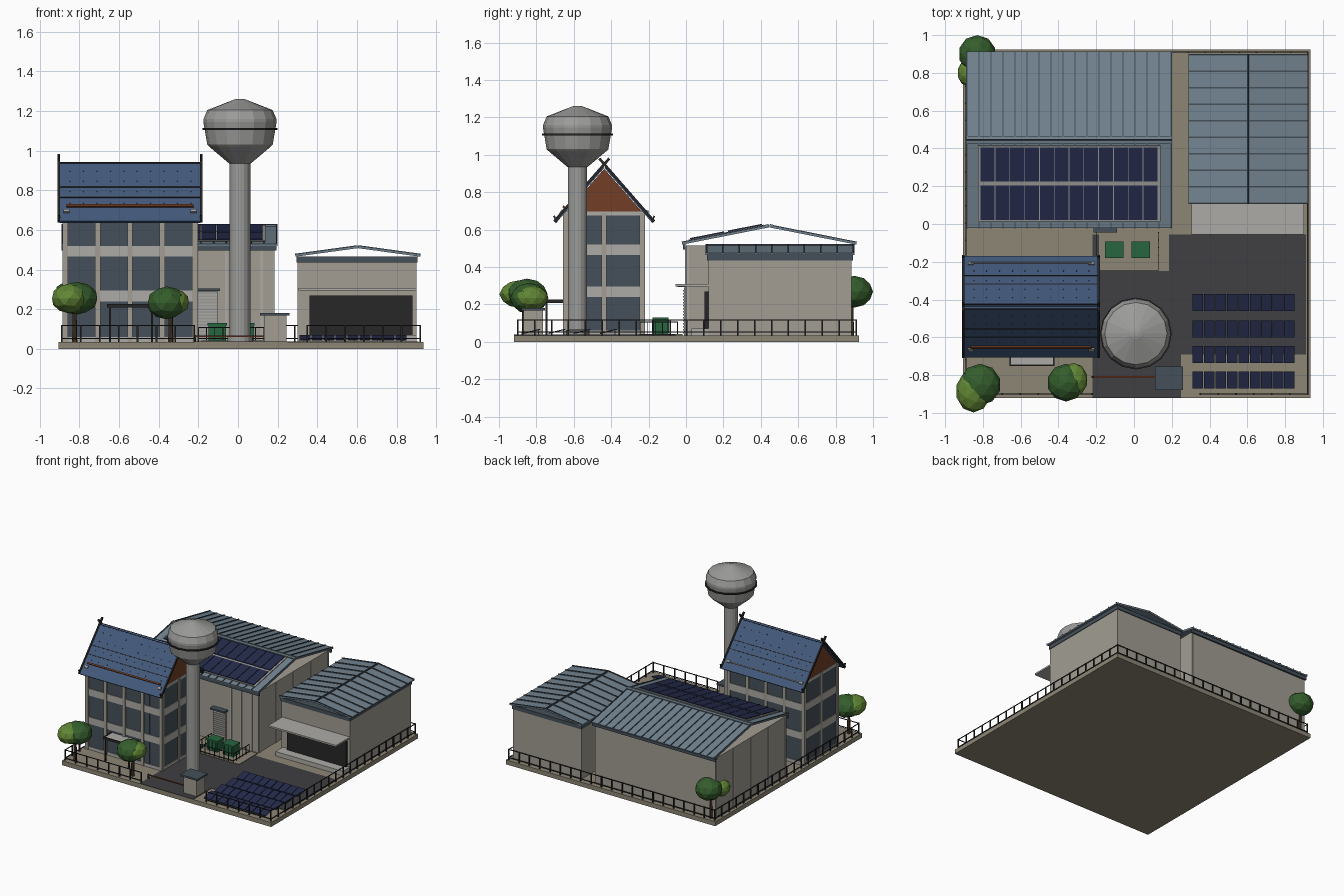
import bpy, bmesh, math
from mathutils import Vector, Matrix

if "Cube" in bpy.data.objects:
    bpy.data.objects.remove(bpy.data.objects["Cube"])

COL = dict(stone=(.27, .24, .18), asphalt=(.05, .05, .055), wall=(.36, .34, .29), trim=(.42, .41, .38),
           glass=(.11, .23, .32), dark=(.02, .02, .022), metal=(.17, .23, .28), seam=(.06, .08, .1),
           blue=(.055, .1, .2), brown=(.17, .048, .018), solar=(.018, .024, .07), steel=(.33, .33, .32),
           leaf=(.035, .11, .025), lime=(.12, .24, .035), trunk=(.07, .04, .02), bin=(.02, .13, .05))
MATS = {}


def finish(name, col, bm):
    bmesh.ops.recalc_face_normals(bm, faces=bm.faces)
    me = bpy.data.meshes.new(name)
    bm.to_mesh(me)
    bm.free()
    if col not in MATS:
        MATS[col] = bpy.data.materials.new(col)
        MATS[col].diffuse_color = (*COL[col], 1)
    me.materials.append(MATS[col])
    ob = bpy.data.objects.new(name, me)
    bpy.context.collection.objects.link(ob)
    return ob


def boxes(name, col, items):
    """Boxes given as (x0, x1, y0, y1, z0, z1), joined in one object."""
    bm = bmesh.new()
    for x0, x1, y0, y1, z0, z1 in items:
        m = Matrix.Translation(((x0 + x1) / 2, (y0 + y1) / 2, (z0 + z1) / 2))
        bmesh.ops.create_cube(bm, size=1, matrix=m @ Matrix.Diagonal((x1 - x0, y1 - y0, z1 - z0, 1)))
    return finish(name, col, bm)


def prisms(name, col, axis, items):
    """2D profiles (u, z) extruded from a to b along x or y."""
    bm = bmesh.new()
    for prof, a, b in items:
        vs = [bm.verts.new((a, u, z) if axis == 'x' else (u, a, z)) for u, z in prof]
        f = bm.faces.new(vs)
        new = bmesh.ops.extrude_face_region(bm, geom=[f])['geom']
        d = Vector((b - a, 0, 0)) if axis == 'x' else Vector((0, b - a, 0))
        bmesh.ops.translate(bm, vec=d, verts=[v for v in new if isinstance(v, bmesh.types.BMVert)])
    return finish(name, col, bm)


def on(line, s0, s1, off, t):
    """Thin slab profile lying on a slope, from fraction s0 to s1."""
    p, q = Vector(line[0]), Vector(line[1])
    d = q - p
    n = Vector((-d.y, d.x)).normalized()
    n = n if n.y > 0 else -n
    a, b = p + d * s0 + n * off, p + d * s1 + n * off
    return [a, b, b + n * t, a + n * t]


def lathe(name, col, prof, x, y, sides=16):
    bm = bmesh.new()
    rings = [[bm.verts.new((x + r * math.cos(k * math.tau / sides), y + r * math.sin(k * math.tau / sides), z))
              for k in range(sides)] for r, z in prof]
    for a, b in zip(rings, rings[1:]):
        for k in range(sides):
            bm.faces.new((a[k], a[(k + 1) % sides], b[(k + 1) % sides], b[k]))
    bm.faces.new(rings[0])
    bm.faces.new(rings[-1])
    return finish(name, col, bm)


def blob(name, col, c, r):
    bm = bmesh.new()
    bmesh.ops.create_icosphere(bm, subdivisions=2, radius=1,
                               matrix=Matrix.Translation(c) @ Matrix.Diagonal((*r, 1)))
    return finish(name, col, bm)


def steps(a, b, n):
    return [a + (b - a) * i / n for i in range(n + 1)]


# Site slab, yard and bin pad
G = .035
boxes('site_slab', 'stone', [(-.905, .935, -.92, .925, 0, G)])
boxes('asphalt_yard', 'asphalt', [(-.22, .25, -.92, -.055, G, .038), (.25, .91, -.69, -.055, G, .038)])
boxes('bin_pad', 'stone', [(-.185, .185, -.25, -.02, G, .042)])

# Office: glass core, piers, floor bands, mullions
X0, X1, Y0, Y1 = -.875, -.215, -.645, -.23
boxes('office_glass', 'glass', [(X0, X1, Y0, Y1, G, .69)])
px, py = steps(X0 + .005, X1 - .005, 4), steps(Y0 + .005, Y1 - .005, 2)
boxes('office_piers', 'wall',
      [(x - .013, x + .013, y - .012, y + .012, G, .69) for x in px for y in (Y0, Y1)] +
      [(x - .012, x + .012, y - .013, y + .013, G, .69) for y in py for x in (X0, X1)])
boxes('office_floor_bands', 'trim', [(X0 - .008, X1 + .008, Y0 - .008, Y1 + .008, a, b)
                                     for a, b in ((G, .06), (.24, .295), (.465, .52), (.675, .697))])
boxes('office_mullions', 'seam',
      [(x - .003, x + .003, Y0 - .004, Y1 + .004, G, .68) for x in steps(X0, X1, 12)] +
      [(X0 - .004, X1 + .004, y - .003, y + .003, G, .68) for y in steps(Y0, Y1, 6)])

# Office roof
RF, RB = ((-.695, .635), (-.437, .93)), ((-.18, .635), (-.437, .93))
prisms('office_gables', 'brown', 'x', [([(-.64, .695), (-.235, .695), (-.437, .925)], X0 - .004, X1 + .004)])
prisms('office_roof', 'blue', 'x', [(on(l, 0, 1.0, 0, .014), -.9, -.19) for l in (RF, RB)])
prisms('roof_lap_lines', 'dark', 'x', [(on(l, s, s + .012, .012, .005), -.9, -.19)
                                       for l in (RF, RB) for s in (.4, .58, .99)])
prisms('roof_studs', 'seam', 'x', [(on(l, s, s + .015, .013, .006), x, x + .005)
                                   for l in (RF, RB) for s in (.3, .5, .68, .85) for x in steps(-.85, -.24, 9)])
prisms('snow_rail', 'brown', 'x', [(on(RF, .22, .25, .02, .012), -.865, -.225)])
prisms('back_snow_rail', 'steel', 'x', [(on(RB, .15, .17, .02, .008), -.865, -.225)])
prisms('rail_brackets', 'steel', 'x', [(on(l, .14, .19, .012, .012), x, x + .03)
                                       for l in (RF, RB) for x in (-.88, -.24)])
barge = []
for x in (-.91, -.192):
    for l, s in ((RF, -1), (RB, 1)):
        e = l[0][0]
        barge.append((on(l, 0, 1.14, .006, .014), x, x + .012))
        barge.append((on(((e, .637), (e + s * .015, .672)), 0, 1, 0, .009), x, x + .012))
prisms('barge_boards', 'dark', 'x', barge)

# Office entrance canopy
boxes('entrance_canopy', 'trim', [(-.655, -.425, -.745, -.64, .215, .222)])
boxes('canopy_frame', 'dark', [(-.66, -.42, -.752, -.743, .208, .226), (-.66, -.652, -.745, -.65, .208, .226),
                               (-.428, -.42, -.745, -.65, .208, .226), (-.65, -.64, -.75, -.74, G, .21),
                               (-.44, -.43, -.75, -.74, G, .21)])

# Large hall with open-gabled seamed roof
boxes('hall_walls', 'wall', [(-.88, .18, 0, .885, G, .515)])
boxes('hall_pilasters', 'trim', [(x - .005, x + .005, y - .006, y + .006, G, .505)
                                 for x in (-.88, .18) for y in (.01, .22, .44, .66, .875)] +
      [(x - .006, x + .006, -.005, .005, G, .505) for x in (-.06, .03, .12)])
boxes('hall_eaves', 'seam', [(-.89, .195, -.015, -.002, .495, .525), (-.89, .195, .887, .9, .495, .525)])
HF, HB = ((-.02, .52), (.445, .612)), ((.91, .52), (.445, .612))
prisms('hall_roof', 'metal', 'x', [(on(l, 0, 1, 0, .01), -.89, .2) for l in (HF, HB)])
prisms('hall_roof_seams', 'seam', 'x', [(on(l, 0, 1, .01, .006), x - .003, x + .003)
                                        for l in (HF, HB) for x in steps(-.885, .195, 17)])
prisms('hall_ridge_cap', 'metal', 'x', [(on(l, .965, 1, .01, .008), -.89, .2) for l in (HF, HB)])
prisms('hall_solar_frame', 'steel', 'x', [(on(HF, .08, .94, .014, .006), -.825, .14)])
w = .94 / 12
prisms('hall_solar_panels', 'solar', 'x', [(on(HF, a, b, .02, .006), -.812 + i * w, -.812 + (i + 1) * w - .004)
                                           for a, b in ((.1, .49), (.535, .925)) for i in range(12)])
boxes('hall_shutter', 'steel', [(-.21, -.1, -.012, 0, G, .29)])
boxes('shutter_slats', 'trim', [(-.207, -.103, -.017, -.01, z, z + .007) for z in steps(.045, .27, 14)])
boxes('shutter_hood', 'seam', [(-.215, -.09, -.045, 0, .292, .305)])

# Right warehouse
boxes('warehouse_walls', 'wall', [(.3, .9, .12, .885, G, .44)])
boxes('warehouse_fascia', 'seam', [(.295, .905, .112, .892, .435, .465)])
WL, WR = ((.29, .465), (.605, .508)), ((.92, .465), (.605, .508))
prisms('warehouse_roof', 'metal', 'y', [(on(l, 0, 1, 0, .009), .105, .9) for l in (WL, WR)])
prisms('warehouse_roof_seams', 'seam', 'y', [(on(l, 0, 1, .009, .006), y - .004, y + .004)
                                             for l in (WL, WR) for y in steps(.11, .895, 9)] +
       [(on(l, .985, 1, .009, .006), .105, .9) for l in (WL, WR)])
boxes('warehouse_door', 'dark', [(.36, .88, .1, .12, .07, .27)])
boxes('warehouse_canopy', 'trim', [(.305, .9, -.055, .12, .295, .308)])
boxes('loading_dock', 'trim', [(.31, .9, .03, .12, G, .07)])

# Water tower
lathe('tower_shaft', 'steel', [(.062, G), (.062, .06), (.052, .065), (.052, .95)], .01, -.58)
lathe('tower_tank', 'steel', [(.054, .935), (.155, 1.02), (.165, 1.03), (.185, 1.145), (.184, 1.16), (.165, 1.205),
                              (.03, 1.258), (.012, 1.262)], .01, -.58)
lathe('tank_band', 'dark', [(.184, 1.104), (.19, 1.104), (.19, 1.114), (.184, 1.114)], .01, -.58)

# Ground solar rows
rows = [(-.46, -.37), (-.6, -.51), (-.735, -.645), (-.87, -.78)]
prisms('ground_solar_panels', 'solar', 'x',
       [(on(((a, .042), (b, .064)), 0, 1, 0, .006), .31 + i * .0606, .31 + i * .0606 + .056)
        for a, b in rows for i in range(9)])
boxes('solar_supports', 'steel', [(x, x + .008, b - .012, b - .006, G, .06)
                                  for a, b in rows for x in steps(.33, .83, 4)])

# Gate booth and barrier
boxes('booth_walls', 'wall', [(.13, .245, -.87, -.765, G, .168)])
boxes('booth_roof', 'seam', [(.11, .26, -.88, -.755, .168, .182)])
boxes('gate_barrier', 'brown', [(-.22, .13, -.814, -.806, .06, .068)])
boxes('barrier_post', 'dark', [(-.225, -.213, -.816, -.804, G, .07)])

# Bins with railing
boxes('bins', 'bin', [(x, x + .09, -.175, -.098, .042, .125) for x in (-.15, -.01)])
boxes('bin_lids', 'bin', [(x - .004, x + .094, -.18, -.093, .118, .13) for x in (-.15, -.01)])
boxes('bin_ribs', 'bin', [(x + d, x + d + .008, -.181, -.092, .045, .12) for x in (-.15, -.01) for d in (.01, .041, .072)])


def fence(name, runs, h, gap, t):
    items = []
    for xa, ya, xb, yb in runs:
        n = max(1, round(math.hypot(xb - xa, yb - ya) / gap))
        for x, y in zip(steps(xa, xb, n), steps(ya, yb, n)):
            items.append((x - t, x + t, y - t, y + t, G, h))
        for z in (h - .006, G + .015):
            items.append((xa - t * .7, xb + t * .7, ya - t * .7, yb + t * .7, z, z + .005))
    boxes(name, 'dark', items)


fence('bin_railing', [(-.2, -.245, .13, -.245), (.13, -.245, .13, -.045), (-.2, -.245, -.2, -.045)], .11, .04, .002)
fence('perimeter_fence', [(-.89, -.9, -.22, -.9), (.35, -.9, .92, -.9), (-.89, .91, .92, .91),
                          (-.89, -.9, -.89, .91), (.92, -.9, .92, .91)], .12, .09, .004)

# Trees: trunk, dark crown, lighter crown
for i, (x, y, c1, r1, c2, r2) in enumerate([
        (-.825, -.865, (-.815, -.85, .255), (.11, .11, .083), (-.85, -.885, .255), (.093, .113, .075)),
        (-.34, -.835, (-.36, -.84, .232), (.1, .1, .083), (-.32, -.825, .235), (.075, .09, .065)),
        (-.84, .885, (-.83, .9, .268), (.1, .1, .085), (-.88, .8, .25), (.055, .07, .06))]):
    lathe(f'tree_trunk_{i}', 'trunk', [(.014, G), (.009, .23)], x, y, 7)
    blob(f'tree_crown_{i}', 'leaf', c1, r1)
    blob(f'tree_crown_light_{i}', 'lime', c2, r2)

for m in bpy.data.materials:
    if m.users and not m.is_grease_pencil:
        m.use_nodes = True
        m.node_tree.nodes["Principled BSDF"].inputs["Base Color"].default_value = m.diffuse_color
